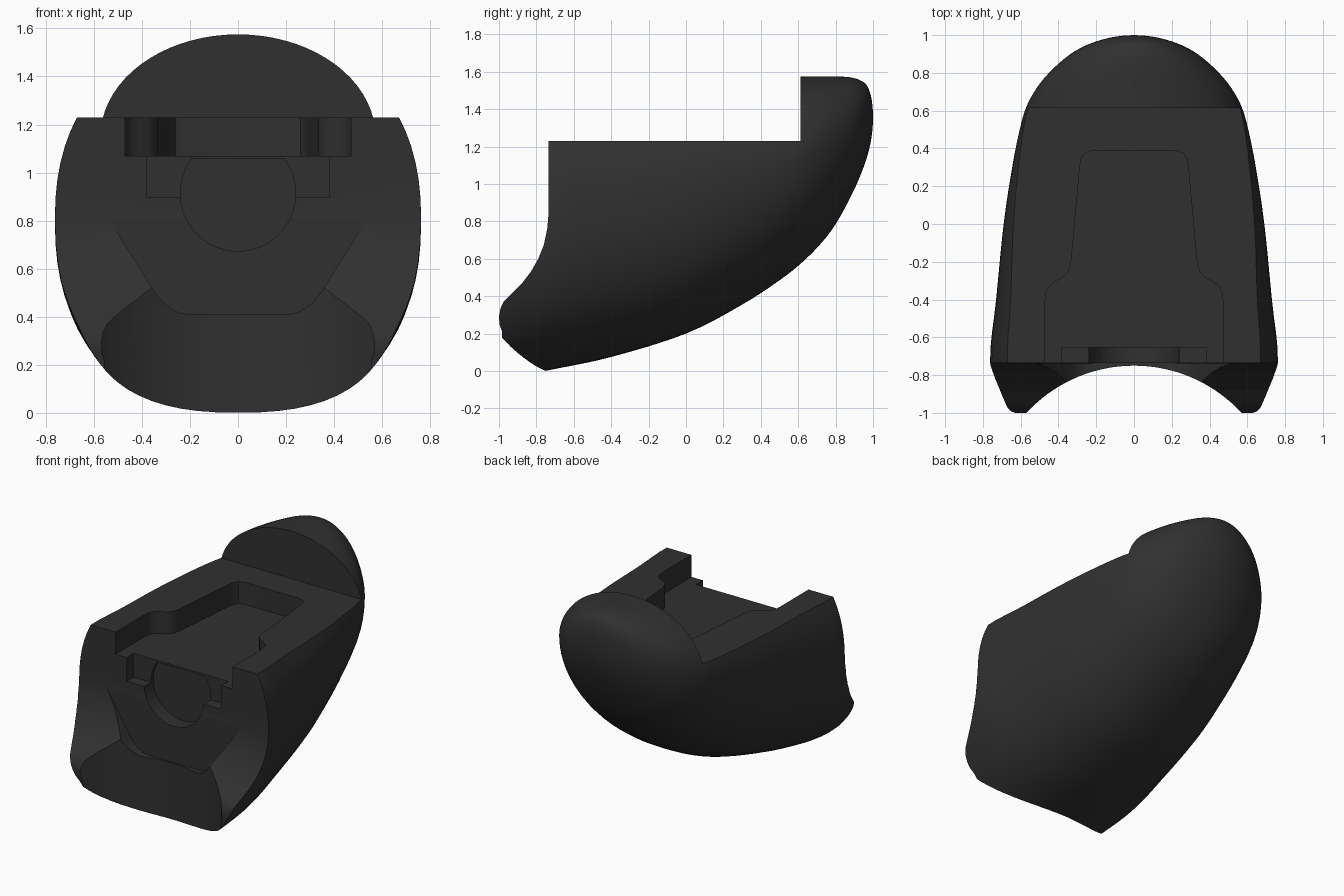
import bpy, bmesh, math
from mathutils import Vector

if "Cube" in bpy.data.objects:
    bpy.data.objects.remove(bpy.data.objects["Cube"])

mat = bpy.data.materials.new("dark_plastic")
mat.diffuse_color = (0.03, 0.03, 0.03, 1)
mat.use_nodes = True
mat.node_tree.nodes["Principled BSDF"].inputs["Base Color"].default_value = mat.diffuse_color


def make_object(name, bm):
    bmesh.ops.recalc_face_normals(bm, faces=bm.faces)
    me = bpy.data.meshes.new(name)
    bm.to_mesh(me)
    bm.free()
    ob = bpy.data.objects.new(name, me)
    bpy.context.collection.objects.link(ob)
    return ob


def rounded(points, radius):
    """Round each corner of a closed 2D outline."""
    out, n = [], len(points)
    for i in range(n):
        p, a, b = Vector(points[i]), Vector(points[i - 1]), Vector(points[(i + 1) % n])
        s = p + (a - p).normalized() * radius
        e = p + (b - p).normalized() * radius
        for k in range(7):
            t = k / 6
            out.append(tuple(s * (1 - t) ** 2 + p * 2 * t * (1 - t) + e * t * t))
    return out


def mirrored(half):
    return half + [(-x, v) for x, v in reversed(half)]


def prism(name, outline, axis, lo, hi):
    """Extrude a 2D outline along x, y or z."""
    def place(p, d):
        return {"x": (d, p[0], p[1]), "y": (p[0], d, p[1]), "z": (p[0], p[1], d)}[axis]
    bm = bmesh.new()
    rings = [[bm.verts.new(place(p, d)) for p in outline] for d in (lo, hi)]
    n = len(outline)
    for i in range(n):
        j = (i + 1) % n
        bm.faces.new((rings[0][i], rings[0][j], rings[1][j], rings[1][i]))
    bm.faces.new(rings[0])
    bm.faces.new(rings[1])
    return make_object(name, bm)


# Hull stations: y, half width, bottom z, widest z, top z, roundness
stations = [
    (-1.05, .72, -.06, .75, 1.575, 2.3), (-.73, .762, .005, .80, 1.575, 2.3),
    (-.4, .73, .075, .87, 1.575, 2.25), (0, .69, .2, .97, 1.575, 2.2),
    (.3, .645, .355, 1.05, 1.575, 2.12), (.5, .605, .485, 1.11, 1.575, 2.05),
    (.62, .57, .58, 1.15, 1.575, 2), (.72, .515, .68, 1.19, 1.575, 2),
    (.8, .45, .785, 1.22, 1.575, 2), (.88, .363, .93, 1.26, 1.57, 2),
    (.93, .287, 1.04, 1.30, 1.555, 2), (.965, .205, 1.135, 1.33, 1.53, 2),
    (.988, .12, 1.225, 1.35, 1.475, 2), (.998, .05, 1.30, 1.36, 1.41, 2)]


def catmull(i, t):
    last = len(stations) - 1
    p0, p1, p2, p3 = (stations[min(max(i + k, 0), last)] for k in (-1, 0, 1, 2))
    return [.5 * (2 * b + (c - a) * t + (2 * a - 5 * b + 4 * c - d) * t * t
                  + (3 * b - a - 3 * c + d) * t ** 3) for a, b, c, d in zip(p0, p1, p2, p3)]


# Body: loft of rounded sections closing to a point at the back
bm = bmesh.new()
STEPS, SIDES = 4, 72
samples = [catmull(i, k / STEPS) for i in range(len(stations) - 1) for k in range(STEPS)]
samples.append(list(stations[-1]))
rings = []
for y, w, zb, zm, zt, n in samples:
    ring = []
    for s in range(SIDES):
        a = 2 * math.pi * s / SIDES
        c, v = math.cos(a), math.sin(a)
        x = math.copysign(abs(c) ** (2 / n), c) * w
        z = math.copysign(abs(v) ** (2 / n), v)
        ring.append(bm.verts.new((x, y, zm + z * ((zt - zm) if z > 0 else (zm - zb)))))
    rings.append(ring)
for r0, r1 in zip(rings, rings[1:]):
    for s in range(SIDES):
        t = (s + 1) % SIDES
        bm.faces.new((r0[s], r0[t], r1[t], r1[s]))
bm.faces.new(rings[0])
tip = bm.verts.new((0, 1, 1.36))
for s in range(SIDES):
    bm.faces.new((rings[-1][s], rings[-1][(s + 1) % SIDES], tip))
body = make_object("body", bm)


def circle(cx, cy, r, n):
    return [(cx + r * math.cos(2 * math.pi * i / n), cy + r * math.sin(2 * math.pi * i / n))
            for i in range(n)]


# Cutters: flat deck, swept front, concave lower front, front plate
front = [(-1.4, 2), (-.735, 2), (-.735, .84), (-.742, .76), (-.76, .675), (-.79, .6),
         (-.83, .53), (-.88, .465), (-.93, .415), (-.975, .37), (-.992, .335), (-1, .29),
         (-.997, .25), (-.985, .215), (-.985, -.4), (-1.4, -.4)]
plate = mirrored([(.54, .81), (.52, .78), (.345, .5), (.315, .464), (.28, .435), (.24, .415), (.2, .41)])
cutters = [
    prism("deck_cutter", [(-1.5, 1.23), (.613, 1.23), (.613, 2), (-1.5, 2)], "x", -1, 1),
    prism("front_cutter", front, "x", -1.1, 1.1),
    prism("arc_cutter", circle(0, -1.523, .773, 128), "z", -.5, 1.9),
    prism("plate_cutter", plate, "y", -1.4, -.737)]

# Cutters: stepped deck recess, front notch, round socket
recess = mirrored([(.47, -.9), (.47, -.40), (.465, -.36), (.445, -.325), (.41, -.30), (.37, -.28),
                   (.345, -.25), (.333, -.2), (.287, .3), (.28, .345), (.26, .375), (.22, .39)])
socket = [(x, min(z, 1.056)) for x, z in circle(0, .913, .24, 64)]
a = math.asin((1.056 - .913) / .24)
socket = [(.24 * math.cos(t), .913 + .24 * math.sin(t))
          for t in [math.pi - a + (math.pi + 2 * a) * i / 40 for i in range(41)]]
cutters += [
    prism("recess_cutter", recess, "z", 1.07, 1.5),
    prism("notch_cutter", [(-.38, .897), (.38, .897), (.38, 1.2), (-.38, 1.2)], "y", -1.2, -.655),
    prism("socket_cutter", socket, "y", -1.2, -.63)]

bpy.context.view_layer.objects.active = body
for cutter in cutters:
    cutter.hide_render = True
    mod = body.modifiers.new(cutter.name, "BOOLEAN")
    mod.operation, mod.solver, mod.object = "DIFFERENCE", "EXACT", cutter
    bpy.ops.object.modifier_apply(modifier=mod.name)
for cutter in cutters:
    bpy.data.objects.remove(cutter, do_unlink=True)

# Finish
body.data.materials.clear()
body.data.materials.append(mat)
bpy.ops.object.select_all(action="DESELECT")
body.select_set(True)
bpy.ops.object.shade_smooth_by_angle(angle=math.radians(30))
